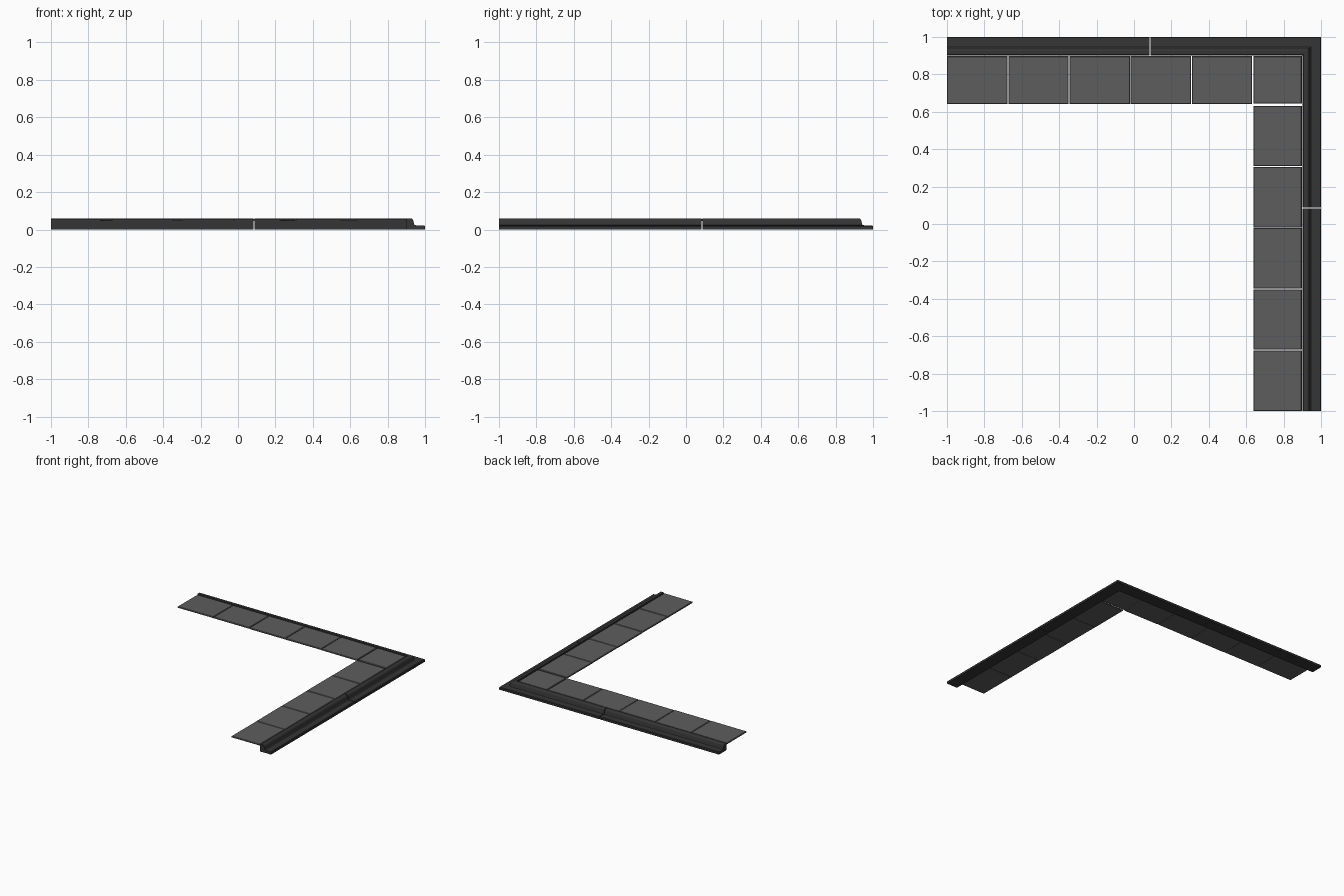
import bpy, bmesh, random
from mathutils import Matrix

if "Cube" in bpy.data.objects:
    bpy.data.objects.remove(bpy.data.objects["Cube"])

random.seed(4)


def material(name, v):
    m = bpy.data.materials.new(name)
    m.diffuse_color = (v, v, v, 1)
    m.use_nodes = True
    m.node_tree.nodes["Principled BSDF"].inputs["Base Color"].default_value = m.diffuse_color
    return m


CURB = material("dark_concrete", 0.035)
SLAB = material("grey_concrete", 0.11)


def finish(name, bm, mat):
    bmesh.ops.recalc_face_normals(bm, faces=bm.faces)
    me = bpy.data.meshes.new(name)
    bm.to_mesh(me)
    bm.free()
    me.materials.append(mat)
    ob = bpy.data.objects.new(name, me)
    bpy.context.collection.objects.link(ob)
    return ob


# Gutter and kerb section: (inset from outer edge, height)
PROFILE = [(0, 0), (0, 0.016), (0.004, 0.021), (0.054, 0.023), (0.058, 0.027),
           (0.061, 0.042), (0.064, 0.052), (0.069, 0.058), (0.076, 0.06),
           (0.094, 0.06), (0.098, 0.057), (0.098, 0)]


def sweep(name, stations):
    """Each station maps an inset to an (x, y) position."""
    bm = bmesh.new()
    rings = [[bm.verts.new((*s(d), z)) for d, z in PROFILE] for s in stations]
    n = len(PROFILE)
    for a, b in zip(rings, rings[1:]):
        for i in range(n):
            j = (i + 1) % n
            bm.faces.new((a[i], a[j], b[j], b[i]))
    bm.faces.new(rings[0])
    bm.faces.new(rings[-1])
    return finish(name, bm, CURB)


# Straight kerbs and the mitred corner kerb
sweep("back_kerb", [lambda d: (-1, 1 - d), lambda d: (0.082, 1 - d)])
sweep("side_kerb", [lambda d: (1 - d, -1), lambda d: (1 - d, 0.082)])
sweep("corner_kerb", [lambda d: (0.088, 1 - d), lambda d: (1 - d, 1 - d),
                      lambda d: (1 - d, 0.088)])


# Pavement slabs with chamfered rims, each laid slightly unevenly
def slab(name, x0, x1, y0, y1):
    bm = bmesh.new()
    bmesh.ops.create_cube(bm, size=1)
    bmesh.ops.scale(bm, vec=(x1 - x0, y1 - y0, 0.01), verts=bm.verts)
    top = [e for e in bm.edges if all(v.co.z > 0 for v in e.verts)]
    bmesh.ops.bevel(bm, geom=top, offset=0.003, segments=1, affect='EDGES')
    ob = finish(name, bm, SLAB)
    tilt = (Matrix.Rotation(random.uniform(-0.006, 0.006), 4, 'X')
            @ Matrix.Rotation(random.uniform(-0.006, 0.006), 4, 'Y'))
    ob.matrix_world = Matrix.Translation(((x0 + x1) / 2, (y0 + y1) / 2, 0.051)) @ tilt


IN, OUT, PITCH, LENGTH = 0.639, 0.897, 0.327, 0.323
for i in range(5):
    a = -0.999 + i * PITCH
    slab(f"back_slab_{i + 1}", a, a + LENGTH, IN + 0.003, OUT)
    slab(f"side_slab_{i + 1}", IN, OUT, a, a + LENGTH)
slab("corner_slab", IN, OUT, IN + 0.005, OUT)
